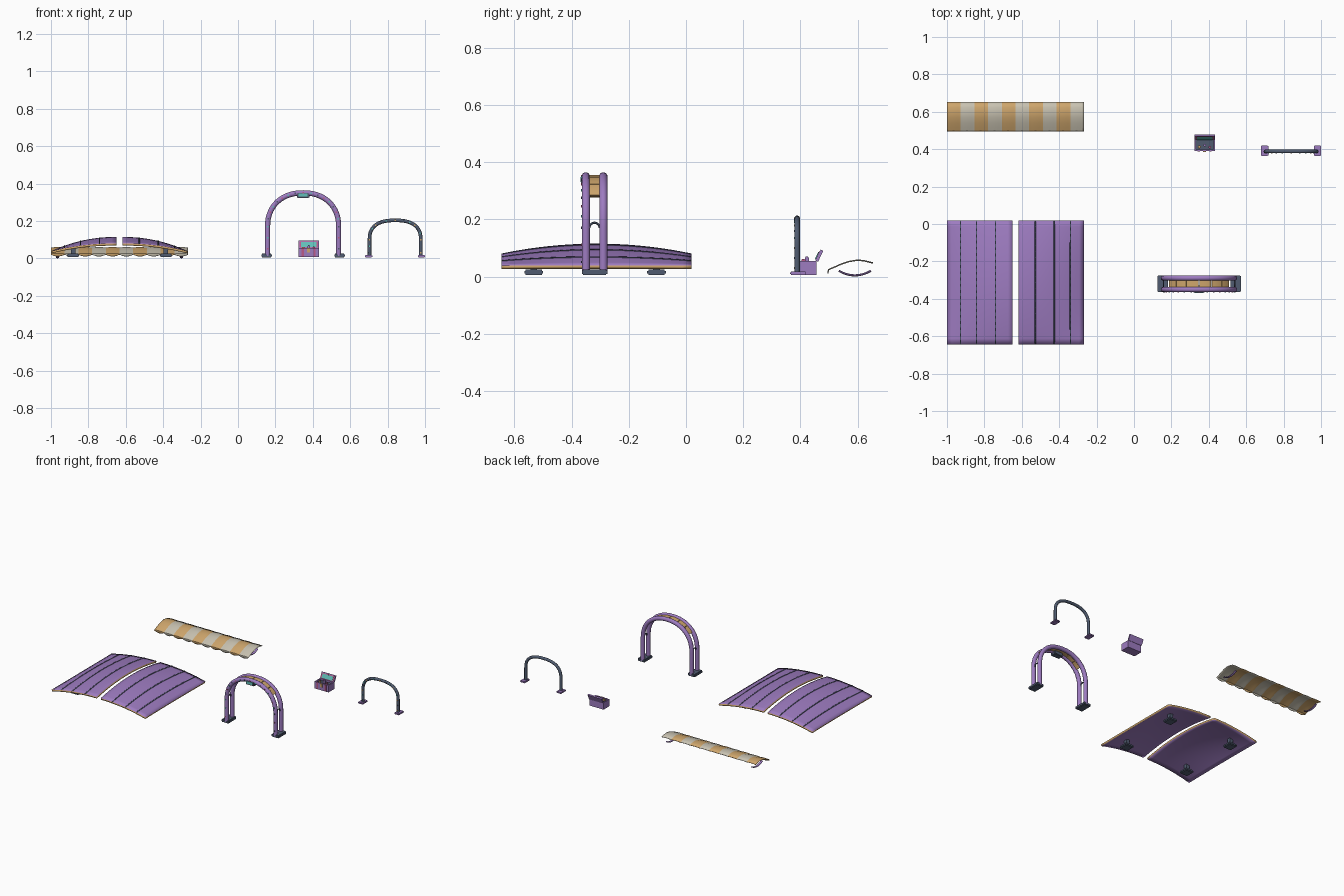
import bpy, bmesh, math
from mathutils import Matrix, Vector

if "Cube" in bpy.data.objects:
    bpy.data.objects.remove(bpy.data.objects["Cube"])


def material(name, rgb):
    m = bpy.data.materials.new(name)
    m.diffuse_color = (*rgb, 1)
    m.use_nodes = True
    m.node_tree.nodes["Principled BSDF"].inputs["Base Color"].default_value = m.diffuse_color
    return m


PURPLE = material("purple", (0.34, 0.20, 0.53))
SLATE = material("slate", (0.08, 0.105, 0.16))
GOLD = material("gold", (0.62, 0.38, 0.15))
CREAM = material("cream", (0.58, 0.54, 0.44))
CYAN = material("cyan", (0.12, 0.52, 0.48))
PINK = material("pink", (0.50, 0.10, 0.25))


def finish(name, bm, mats, smooth=True):
    bmesh.ops.recalc_face_normals(bm, faces=bm.faces)
    me = bpy.data.meshes.new(name)
    bm.to_mesh(me)
    bm.free()
    ob = bpy.data.objects.new(name, me)
    bpy.context.collection.objects.link(ob)
    for m in mats:
        me.materials.append(m)
    if smooth:
        bpy.ops.object.select_all(action='DESELECT')
        ob.select_set(True)
        bpy.context.view_layer.objects.active = ob
        bpy.ops.object.shade_smooth_by_angle(angle=math.radians(35))
    return ob


def box(name, x, y, z, mat, bevel=0.0, rot=None):
    """Box from (min, max) spans, optionally turned about its centre."""
    bm = bmesh.new()
    bmesh.ops.create_cube(bm, size=1)
    bmesh.ops.scale(bm, vec=(x[1] - x[0], y[1] - y[0], z[1] - z[0]), verts=bm.verts)
    if bevel:
        bmesh.ops.bevel(bm, geom=bm.edges[:], offset=bevel, segments=2, affect='EDGES')
    if rot:
        bmesh.ops.rotate(bm, matrix=Matrix.Rotation(rot, 3, 'X'), verts=bm.verts)
    bmesh.ops.translate(bm, vec=(sum(x) / 2, sum(y) / 2, sum(z) / 2), verts=bm.verts)
    return finish(name, bm, [mat], False)


def sweep(name, pts, side, radii, mat, sides=10, square=False):
    """Sweep a section along a planar path; side is the normal of its plane."""
    bm = bmesh.new()
    pts = [Vector(p) for p in pts]
    side = Vector(side)
    rings = []
    for i, p in enumerate(pts):
        t = (pts[min(i + 1, len(pts) - 1)] - pts[max(i - 1, 0)]).normalized()
        n = t.cross(side)
        if square:
            sec = [(1, 1), (-1, 1), (-1, -1), (1, -1)]
        else:
            sec = [(math.cos(a), math.sin(a)) for a in
                   (2 * math.pi * (k + .5) / sides for k in range(sides))]
        rings.append([bm.verts.new(p + side * u * radii[0] + n * v * radii[1]) for u, v in sec])
    for a, b in zip(rings, rings[1:]):
        for k in range(len(a)):
            j = (k + 1) % len(a)
            bm.faces.new((a[k], a[j], b[j], b[k]))
    bm.faces.new(rings[0])
    bm.faces.new(rings[-1])
    return finish(name, bm, [mat])


def surface(name, fn, us, vs, mats, thick, rim=0, stripe=None):
    """Grid surface fn(u, v) with thickness added below it."""
    bm = bmesh.new()
    g = [[bm.verts.new(fn(u, v)) for v in vs] for u in us]
    for i in range(len(us) - 1):
        for j in range(len(vs) - 1):
            f = bm.faces.new((g[i][j], g[i + 1][j], g[i + 1][j + 1], g[i][j + 1]))
            if stripe:
                f.material_index = stripe(i)
    bm.normal_update()
    if sum(f.normal.z for f in bm.faces) < 0:
        bmesh.ops.reverse_faces(bm, faces=bm.faces)
    me = bpy.data.meshes.new(name)
    bm.to_mesh(me)
    bm.free()
    ob = bpy.data.objects.new(name, me)
    bpy.context.collection.objects.link(ob)
    for m in mats:
        me.materials.append(m)
    sol = ob.modifiers.new("thickness", 'SOLIDIFY')
    sol.thickness, sol.offset, sol.material_offset_rim = thick, -1, rim
    bpy.ops.object.select_all(action='DESELECT')
    ob.select_set(True)
    bpy.context.view_layer.objects.active = ob
    bpy.ops.object.shade_smooth_by_angle(angle=math.radians(35))


def span(a, b, n):
    return [a + (b - a) * i / n for i in range(n + 1)]


# Two curved roof panels with seams, gold rims and resting pads
RX, RY, HX, HY = -0.634, -0.3125, 0.366, 0.3325


def roof_z(x, y):
    u, v = abs(x - RX) / HX, (y - RY) / HY
    return 0.038 + 0.077 * max(0, 1 - u ** 2.2) * (0.55 + 0.45 * (1 - v * v))


ys = span(RY - HY, RY + HY, 20)
for s, tag in ((-1, "left"), (1, "right")):
    surface(f"roof_panel_{tag}", lambda x, y: (x, y, roof_z(x, y)),
            span(RX + s * 0.016, RX + s * HX, 14), ys, [PURPLE, GOLD], 0.012, rim=1)
    for k, d in enumerate((0.106, 0.208, 0.294)):
        c = RX + s * d
        surface(f"roof_seam_{tag}_{k}", lambda x, y: (x, y, roof_z(x, y) + 0.002),
                span(c - 0.003, c + 0.003, 1), ys, [SLATE], 0.004)
    for y in (-0.532, -0.103):
        cx = RX + s * 0.248
        box(f"roof_pad_{tag}", (cx - 0.032, cx + 0.032), (y - 0.033, y + 0.033),
            (0.006, 0.025), SLATE, 0.005)
        box(f"roof_pad_post_{tag}", (cx - 0.012, cx + 0.012), (y - 0.012, y + 0.012),
            (0.02, roof_z(cx, y) - 0.006), SLATE)

# Striped awning with a scalloped front valance
AW, N, SUB = 0.733, 10, 6
PROFILE = [(0.653, 0.048), (0.625, 0.055), (0.60, 0.058), (0.57, 0.053),
           (0.54, 0.043), (0.515, 0.032), (0.497, 0.024), (0.495, 0.020)]


def awning(i, j):
    bulge = math.sin(math.pi * (i % SUB) / SUB)
    y, z = PROFILE[j]
    z += 0.002 * bulge if j < 7 else -0.010 * bulge
    return (-1 + AW * i / (N * SUB), y, z)


surface("awning", awning, range(N * SUB + 1), range(len(PROFILE)), [GOLD, CREAM], 0.003,
        stripe=lambda i: (i // SUB) % 2)
for x in (-0.965, -0.302):
    path = [(x, 0.59 + 0.056 * t, 0.004 + 0.016 * t * t) for t in span(-1, 1, 10)]
    sweep("awning_brace", path, (1, 0, 0), (0.008, 0.004), PURPLE, 8)


# Arch paths: straight legs joined to a rounded crown
def arch(cx, y, half, spring, rise, power, t0=0.0, t1=math.pi, n=28):
    out = []
    for t in span(t0, t1, n):
        c, s = math.cos(t), max(0, math.sin(t))
        out.append((cx - math.copysign(abs(c) ** (2 / power), c) * half, y,
                    spring + rise * s ** (2 / power)))
    return out


def hoop(name, cx, y, half, spring, rise, power, r, mat):
    mid = arch(cx, y, half, spring, rise, power)
    pts = [(cx - half, y, 0.012), (cx - half, y, spring * 0.6)] + mid
    pts += [(cx + half, y, spring * 0.6), (cx + half, y, 0.012)]
    sweep(name, pts, (0, 1, 0), (r, r), mat, 12)
    return pts


def lights(name, cx, y, half, spring, rise, power, size, count, mats):
    pts = arch(cx, y, half, spring, rise, power, n=count)
    pts += [(cx + s * half, y, spring * f) for s in (-1, 1) for f in (0.3, 0.65)]
    for i, (x, _, z) in enumerate(pts):
        box(name, (x - size, x + size), (y - 0.002, y + 0.004), (z - size, z + size),
            mats[i % len(mats)])


# Entrance arch: twin hoops, gold slats, feet and hanging lamp
CX = 0.348
for y in (-0.35, -0.289):
    hoop("arch_hoop", CX, y, 0.19, 0.17, 0.18, 2.2, 0.0145, PURPLE)
for k in range(6):
    a = 0.62 + k * 0.318
    sweep("arch_slat", arch(CX, -0.3195, 0.19, 0.17, 0.18, 2.2, a, a + 0.30, 5),
          (0, 1, 0), (0.020, 0.005), GOLD, square=True)
for s in (-1, 1):
    x = CX + s * 0.195
    box("arch_foot", (x - 0.028, x + 0.028), (-0.364, -0.275), (0.005, 0.025), SLATE, 0.004)
    yoke = [(CX + s * 0.19, -0.3195 - 0.018 * math.cos(t), 0.17 + 0.018 * math.sin(t))
            for t in span(0, math.pi, 10)]
    sweep("arch_yoke", yoke, (1, 0, 0), (0.004, 0.004), SLATE, 6)
box("arch_lamp", (0.315, 0.381), (-0.366, -0.325), (0.322, 0.352), SLATE, 0.003)
box("arch_lamp_glow", (0.324, 0.372), (-0.369, -0.365), (0.330, 0.347), CYAN)
lights("arch_lights", CX, -0.3645, 0.19, 0.17, 0.18, 2.2, 0.004, 16, [CYAN, SLATE, PINK])

# Small slate arch with purple feet
hoop("small_arch", 0.84, 0.388, 0.137, 0.10, 0.103, 2.5, 0.010, SLATE)
for s in (-1, 1):
    x = 0.84 + s * 0.141
    box("small_arch_foot", (x - 0.019, x + 0.019), (0.363, 0.42), (0.005, 0.017), PURPLE, 0.003)
lights("small_arch_lights", 0.84, 0.3785, 0.137, 0.10, 0.103, 2.5, 0.004, 12, [GOLD, SLATE, CYAN])

# Open chest with tilted lid, screen and contents
box("chest_floor", (0.323, 0.432), (0.39, 0.456), (0.006, 0.014), PURPLE)
box("chest_front", (0.323, 0.432), (0.39, 0.398), (0.008, 0.055), PURPLE)
box("chest_back", (0.323, 0.432), (0.448, 0.456), (0.008, 0.055), PURPLE)
for x in (0.323, 0.424):
    box("chest_side", (x, x + 0.008), (0.398, 0.448), (0.008, 0.055), PURPLE)
box("chest_tray", (0.331, 0.424), (0.398, 0.448), (0.03, 0.044), SLATE)
for x in (0.340, 0.403):
    box("chest_band", (x, x + 0.012), (0.387, 0.391), (0.01, 0.054), PINK)
box("chest_latch", (0.369, 0.386), (0.385, 0.391), (0.03, 0.054), GOLD)
tilt = -math.radians(25)
box("chest_lid", (0.323, 0.432), (0.461, 0.471), (0.052, 0.094), PURPLE, rot=tilt)
box("chest_lid_frame", (0.328, 0.427), (0.459, 0.462), (0.055, 0.091), PINK, rot=tilt)
box("chest_lid_screen", (0.336, 0.419), (0.456, 0.460), (0.059, 0.087), CYAN, rot=tilt)
for x, y, h, m in ((0.350, 0.412, 0.060, GOLD), (0.378, 0.422, 0.070, PURPLE),
                   (0.405, 0.410, 0.062, PINK)):
    box("chest_knob", (x - 0.007, x + 0.007), (y - 0.007, y + 0.007), (0.042, h), m, 0.003)
